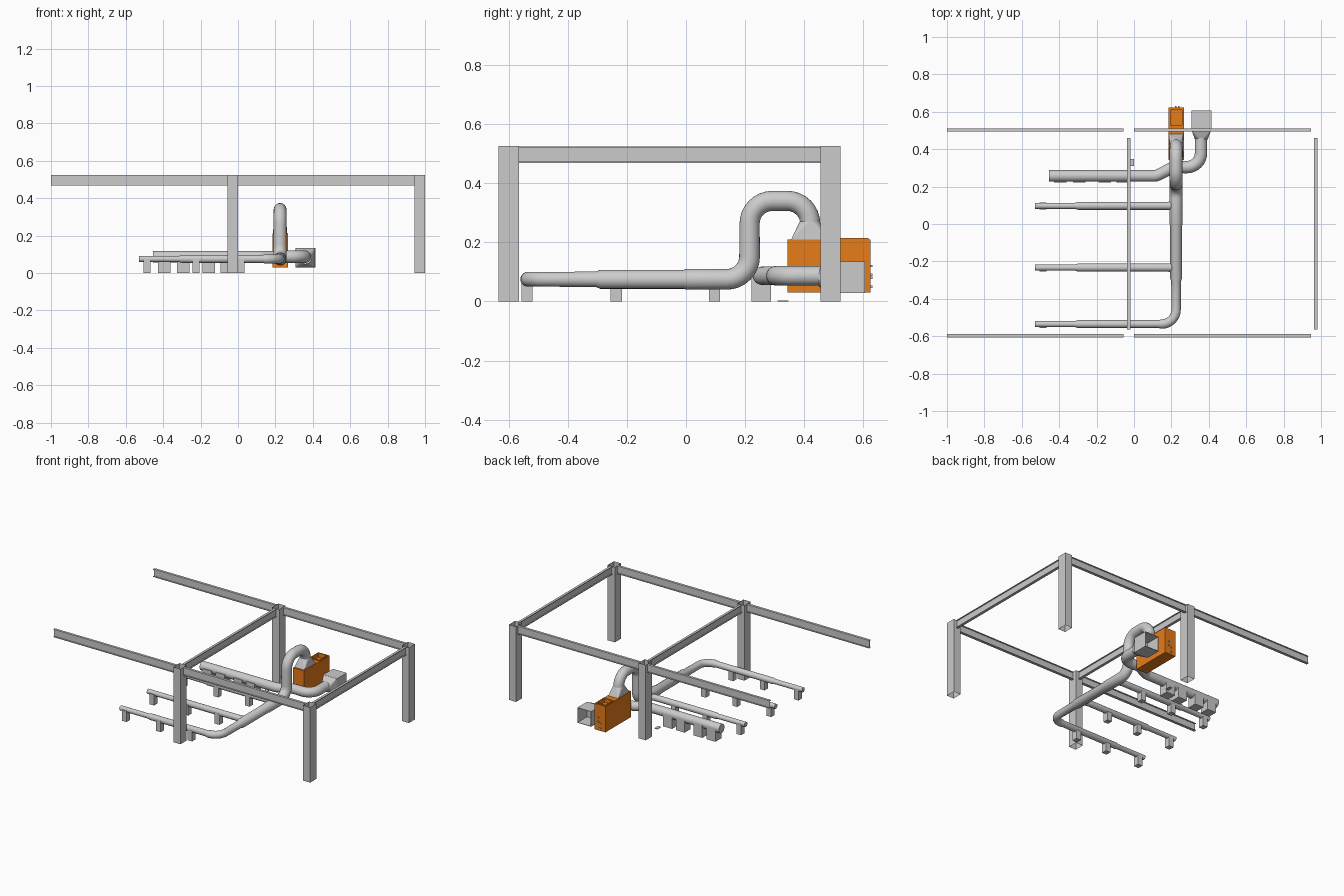
import bpy, bmesh, math
from mathutils import Vector

if "Cube" in bpy.data.objects:
    bpy.data.objects.remove(bpy.data.objects["Cube"])

orange = bpy.data.materials.new("orange_paint")
orange.diffuse_color = (0.8, 0.2, 0.01, 1)
orange.use_nodes = True
orange.node_tree.nodes["Principled BSDF"].inputs["Base Color"].default_value = orange.diffuse_color


def finish(name, bm, mat=None, smooth=False):
    bmesh.ops.recalc_face_normals(bm, faces=bm.faces)
    me = bpy.data.meshes.new(name)
    bm.to_mesh(me)
    bm.free()
    ob = bpy.data.objects.new(name, me)
    bpy.context.collection.objects.link(ob)
    if mat:
        me.materials.append(mat)
    if smooth:
        bpy.ops.object.select_all(action='DESELECT')
        bpy.context.view_layer.objects.active = ob
        ob.select_set(True)
        bpy.ops.object.shade_smooth_by_angle(angle=math.radians(35))
    return ob


def loft(name, rings, caps=(True, True), mat=None, smooth=False):
    """Skin a list of equal-length closed rings."""
    bm = bmesh.new()
    vs = [[bm.verts.new(p) for p in ring] for ring in rings]
    n = len(vs[0])
    for a, b in zip(vs, vs[1:]):
        for i in range(n):
            j = (i + 1) % n
            bm.faces.new((a[i], a[j], b[j], b[i]))
    if caps[0]:
        bm.faces.new(vs[0])
    if caps[1]:
        bm.faces.new(vs[-1])
    return finish(name, bm, mat, smooth)


def box(name, x0, x1, y0, y1, z0, z1, mat=None, caps=(True, True)):
    ring = [(x0, y0), (x1, y0), (x1, y1), (x0, y1)]
    return loft(name, [[(x, y, z) for x, y in ring] for z in (z0, z1)], caps, mat)


def pipe(name, pts, bend=0.077, sides=24):
    """Round duct through (x, y, z, radius) points with rounded corners."""
    path = []
    for i, p in enumerate(pts):
        c, r = Vector(p[:3]), p[3]
        if 0 < i < len(pts) - 1:
            u = (Vector(pts[i - 1][:3]) - c).normalized()
            v = (Vector(pts[i + 1][:3]) - c).normalized()
            turn = math.pi - u.angle(v)
            if turn > 0.05:
                t = bend * math.tan(turn / 2)
                mid = c + (u + v).normalized() * (bend / math.cos(turn / 2))
                a = c + u * t - mid
                axis = (-u).cross(v).normalized()
                from mathutils import Matrix
                for k in range(9):
                    path.append((mid + Matrix.Rotation(turn * k / 8, 3, axis) @ a, r))
                continue
        path.append((c, r))
    rings, side, old = [], None, None
    for i, (c, r) in enumerate(path):
        t = (path[min(i + 1, len(path) - 1)][0] - path[max(i - 1, 0)][0]).normalized()
        side = t.orthogonal().normalized() if side is None else old.rotation_difference(t) @ side
        old, w = t, t.cross(side)
        rings.append([c + r * (math.cos(q) * side + math.sin(q) * w)
                      for q in (2 * math.pi * k / sides for k in range(sides))])
    return loft(name, rings, smooth=True)


def transition(name, place, hx, hy, r, h, sides=24):
    """Rectangular opening blending into a round duct."""
    bm = bmesh.new()
    rect = [bm.verts.new(place(x, y, 0)) for x, y in ((hx, hy), (-hx, hy), (-hx, -hy), (hx, -hy))]
    ang = [2 * math.pi * k / sides for k in range(sides)]
    ring = [bm.verts.new(place(r * math.cos(a), r * math.sin(a), h)) for a in ang]
    q = sides // 4
    for k in range(4):
        for i in range(q):
            bm.faces.new((rect[k], ring[k * q + i], ring[(k * q + i + 1) % sides]))
        bm.faces.new((rect[k], ring[(k * q + q) % sides], rect[(k + 1) % 4]))
    return finish(name, bm)


def beam(name, a, b):
    """I-section beam between two points at the beam underside."""
    a, b = Vector(a), Vector(b)
    s = (b - a).normalized().cross(Vector((0, 0, 1)))
    w, t, f, h = 0.0085, 0.002, 0.005, 0.055
    prof = [(-w, 0), (w, 0), (w, f), (t, f), (t, h - f), (w, h - f),
            (w, h), (-w, h), (-w, h - f), (-t, h - f), (-t, f), (-w, f)]
    loft(name, [[p + s * x + Vector((0, 0, z)) for x, z in prof] for p in (a, b)])


# Steel frame: open tubular columns and I-beams
for cx in (-0.028, 0.972):
    for cy in (-0.5995, 0.4885):
        box("column", cx - 0.027, cx + 0.028, cy - 0.034, cy + 0.034, 0, 0.525, caps=(False, False))
    beam("cross_beam", (cx, -0.565, 0.469), (cx, 0.46, 0.469))
for y in (-0.597, 0.502):
    beam("outer_beam", (-1, y, 0.469), (-0.055, y, 0.469))
    beam("long_beam", (0, y, 0.469), (0.945, y, 0.469))

# Air unit with recessed top, rim and control knobs
unit = box("air_unit", 0.184, 0.268, 0.343, 0.624, 0.03, 0.21, orange)
cutter = box("recess_cutter", 0.195, 0.257, 0.53, 0.61, 0.185, 0.25)
cutter.hide_render = True
cutter.hide_viewport = True
mod = unit.modifiers.new("recess", 'BOOLEAN')
mod.operation, mod.object, mod.solver = 'DIFFERENCE', cutter, 'EXACT'
for x in (0.187, 0.257):
    box("unit_rim_side", x, x + 0.008, 0.52, 0.617, 0.21, 0.214, orange)
for y in (0.52, 0.61):
    box("unit_rim_end", 0.187, 0.265, y, y + 0.008, 0.21, 0.214, orange)
for x, z in ((0.222, 0.05), (0.222, 0.08), (0.24, 0.09), (0.24, 0.12)):
    box("control_knob", x - 0.004, x + 0.004, 0.624, 0.631, z - 0.004, z + 0.004)

# Supply hood, swan-neck riser and stepped main duct ending in the front branch
X, Z = 0.225, 0.075
transition("supply_hood", lambda x, y, z: (X + x, 0.418 + y, 0.21 + z), 0.038, 0.062, 0.034, 0.06)
pipe("supply_main", [
    (X, 0.42, 0.265, 0.034), (X, 0.42, 0.34, 0.034), (X, 0.215, 0.34, 0.034),
    (X, 0.215, Z, 0.035), (X, 0.0, Z, 0.035), (X, -0.008, Z, 0.032),
    (X, -0.29, Z, 0.032), (X, -0.305, Z, 0.026), (X, -0.535, Z, 0.025),
    (0.13, -0.535, Z, 0.021), (-0.3, -0.535, Z, 0.021), (-0.315, -0.535, Z, 0.0165),
    (-0.53, -0.535, Z, 0.0165)])

# Two straight branches with collars at the main
for y in (0.097, -0.233):
    pipe("supply_branch", [(X, y, Z, 0.021), (-0.3, y, Z, 0.021),
                           (-0.315, y, Z, 0.0165), (-0.53, y, Z, 0.0165)])
    pipe("branch_collar", [(X, y, Z, 0.023), (0.185, y, Z, 0.023)])

# Supply outlets below each branch
for y in (0.096, -0.236, -0.538):
    for x in (-0.487, -0.224, 0.017):
        box("supply_outlet", x - 0.018, x + 0.018, y - 0.019, y + 0.019, 0, 0.075)

# Return duct, its grilles and the open-backed intake box
R = 0.087
pipe("return_duct", [(-0.455, 0.257, R, 0.031), (0.12, 0.257, R, 0.031),
                     (0.21, 0.304, R, 0.032), (0.358, 0.304, R, 0.033),
                     (0.358, 0.46, R, 0.033)], bend=0.075)
for x in (-0.395, -0.293, -0.157, -0.06):
    box("return_grille", x - 0.034, x + 0.034, 0.221, 0.288, 0, 0.087)
transition("intake_cone", lambda x, y, z: (0.36 + x, 0.5 - z, 0.082 + y), 0.052, 0.052, 0.033, 0.05)


def square(h, y):
    return [(0.361 + a * h, y, 0.082 + b * h) for a, b in ((-1, -1), (1, -1), (1, 1), (-1, 1))]


loft("intake_box", [square(0.053, 0.5), square(0.053, 0.606), square(0.05, 0.606), square(0.05, 0.503)])

# Small floor plate beside the rear column
box("floor_plate", -0.022, 0.0, 0.309, 0.347, 0, 0.004)
